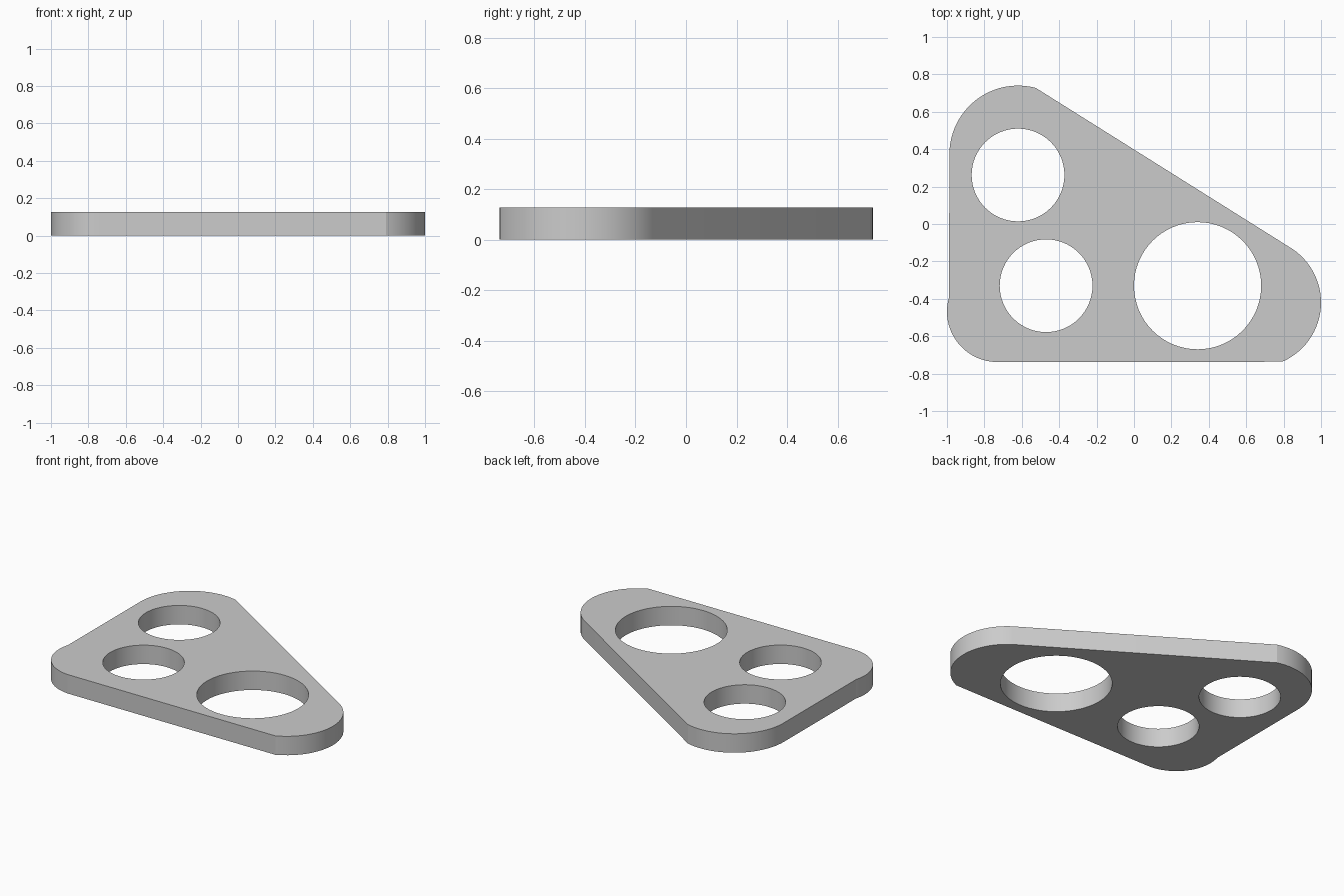
import bpy, bmesh
from math import cos, sin, radians

if "Cube" in bpy.data.objects:
    bpy.data.objects.remove(bpy.data.objects["Cube"])

HEIGHT = 0.127


def arc(cx, cy, r, start, end, steps):
    """Points along an arc, angles in degrees."""
    return [(cx + r * cos(radians(start + (end - start) * i / steps)),
             cy + r * sin(radians(start + (end - start) * i / steps)))
            for i in range(steps + 1)]


def add_loop(bm, points):
    verts = [bm.verts.new((x, y, 0)) for x, y in points]
    for a, b in zip(verts, verts[1:] + verts[:1]):
        bm.edges.new((a, b))


# Outline: three rounded corners joined by straight edges, counter-clockwise
outline = (arc(-0.62, 0.373, 0.367, 75, 180, 24)
           + arc(-0.73, -0.468, 0.27, 163.5, 270, 24)
           + arc(0.655, -0.42, 0.345, -66.5, 56, 28))

bm = bmesh.new()
add_loop(bm, outline)

# Three round through-holes
for cx, cy, r in [(-0.62, 0.262, 0.248), (-0.47, -0.33, 0.248), (0.34, -0.33, 0.34)]:
    add_loop(bm, arc(cx, cy, r, 0, 360, 64)[:-1])

# Fill the flat face around the holes, then raise it into a plate
bmesh.ops.triangle_fill(bm, edges=bm.edges[:], use_beauty=True)
res = bmesh.ops.extrude_face_region(bm, geom=bm.faces[:], use_keep_orig=True)
top = [g for g in res["geom"] if isinstance(g, bmesh.types.BMVert)]
bmesh.ops.translate(bm, verts=top, vec=(0, 0, HEIGHT))
bmesh.ops.recalc_face_normals(bm, faces=bm.faces[:])

mesh = bpy.data.meshes.new("plate")
bm.to_mesh(mesh)
bm.free()
plate = bpy.data.objects.new("plate", mesh)
bpy.context.collection.objects.link(plate)

# Smooth curved walls, crisp rims
bpy.context.view_layer.objects.active = plate
plate.select_set(True)
bpy.ops.object.shade_smooth_by_angle(angle=radians(12))
